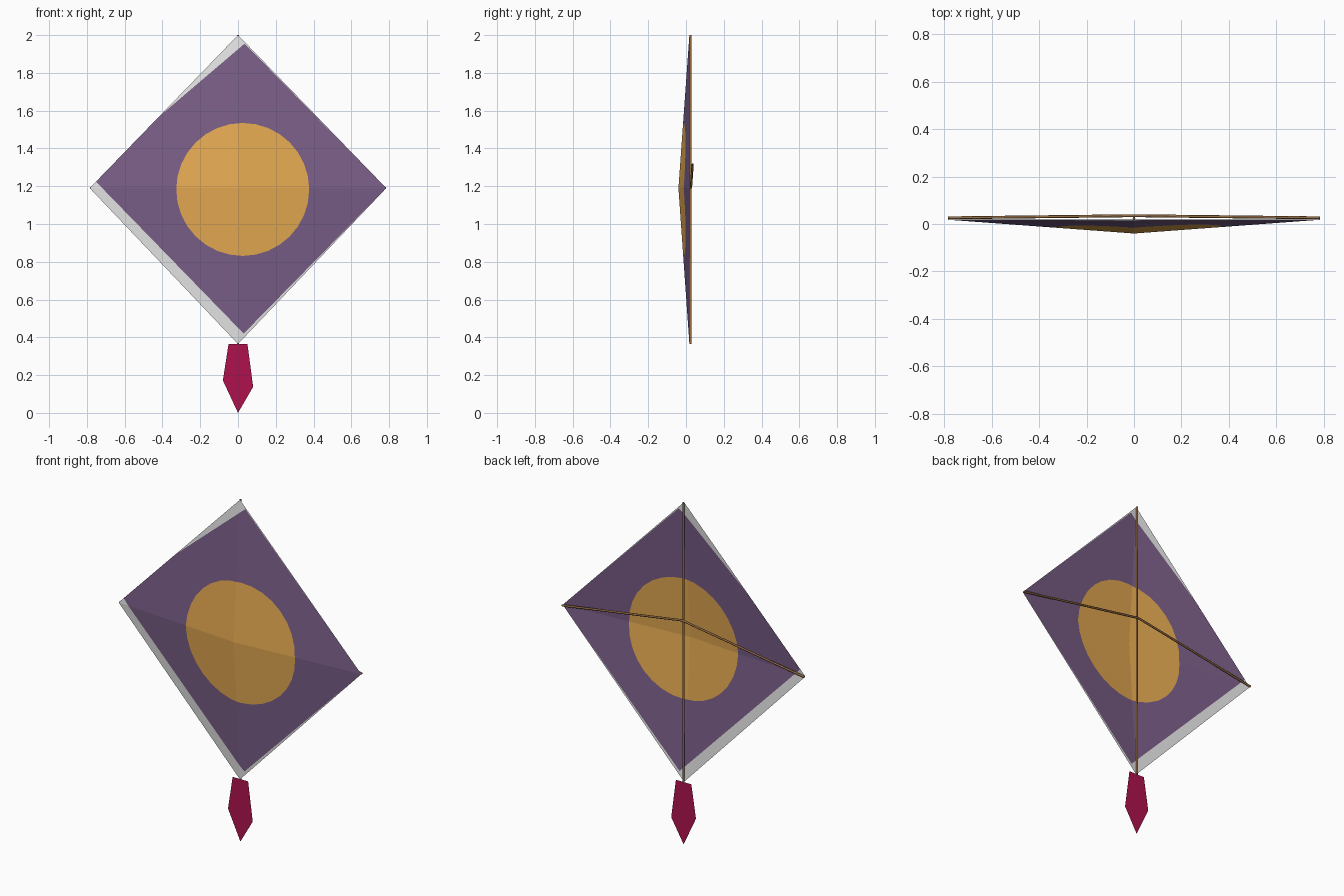
import bpy, bmesh, math
from mathutils import Vector

cube = bpy.data.objects.get("Cube")
if cube:
    bpy.data.objects.remove(cube)


def material(name, rgb):
    m = bpy.data.materials.new(name)
    m.use_nodes = True
    m.diffuse_color = (*rgb, 1)
    m.node_tree.nodes["Principled BSDF"].inputs["Base Color"].default_value = (*rgb, 1)
    return m


white = material("white cloth", (0.92, 0.92, 0.92))
purple = material("purple cloth", (0.20, 0.115, 0.25))
yellow = material("golden yellow", (0.84, 0.43, 0.09))
crimson = material("crimson cloth", (0.43, 0.006, 0.075))
wood = material("brown wood", (0.32, 0.16, 0.06))


def mesh_object(name, bm, mats):
    me = bpy.data.meshes.new(name)
    bm.to_mesh(me)
    bm.free()
    for m in mats:
        me.materials.append(m)
    ob = bpy.data.objects.new(name, me)
    bpy.context.collection.objects.link(ob)
    return ob


def paint_polygon(bm, points, index):
    """Cut a convex counter-clockwise (x, z) polygon into the sheet and colour it."""
    inside = list(bm.faces)
    for (x0, z0), (x1, z1) in zip(points, points[1:] + points[:1]):
        origin = Vector((x0, 0, z0))
        outward = Vector((z1 - z0, 0, x0 - x1)).normalized()
        geom = set(inside)
        for f in inside:
            geom.update(f.edges)
            geom.update(f.verts)
        cut = bmesh.ops.bisect_plane(bm, geom=list(geom), dist=1e-5,
                                     plane_co=origin, plane_no=outward)
        faces = {g for g in cut["geom"] if isinstance(g, bmesh.types.BMFace)}
        faces.update(f for f in inside if f.is_valid)
        inside = [f for f in faces
                  if (f.calc_center_median() - origin).dot(outward) < 0]
    for f in inside:
        f.material_index = index


# Sail: four flat panels meeting at a point pushed forward
EDGE_Y, MID_Z = 0.018, 1.19
bm = bmesh.new()
hub = bm.verts.new((0, -0.04, MID_Z))
rim = [bm.verts.new((x, EDGE_Y, z)) for x, z in
       [(0, 0.365), (0.785, MID_Z), (0, 2), (-0.785, MID_Z)]]
for a, b in zip(rim, rim[1:] + rim[:1]):
    bm.faces.new((hub, a, b))

# Off-centre purple field and golden disc
paint_polygon(bm, [(0.03, 0.42), (0.785, 1.19), (0.035, 1.955),
                   (-0.42, 1.567), (-0.752, 1.224)], 1)
SIDES = 32
disc = [(0.025 + 0.352 * math.cos(2 * math.pi * i / SIDES),
         1.183 + 0.352 * math.sin(2 * math.pi * i / SIDES)) for i in range(SIDES)]
paint_polygon(bm, disc, 2)
mesh_object("sail", bm, [white, purple, yellow])

# Tail: a single flat pennant
bm = bmesh.new()
bm.faces.new([bm.verts.new((x, 0.022, z)) for x, z in
              [(-0.05, 0.365), (-0.08, 0.172), (0, 0), (0.08, 0.138), (0.05, 0.365)]])
mesh_object("tail", bm, [crimson])


# Spars: thin rods behind the sail
def spar(name, points, radius=0.006):
    cu = bpy.data.curves.new(name, "CURVE")
    cu.dimensions = "3D"
    cu.bevel_depth = radius
    cu.bevel_resolution = 1
    cu.use_fill_caps = True
    sp = cu.splines.new("POLY")
    sp.points.add(len(points) - 1)
    for p, co in zip(sp.points, points):
        p.co = (*co, 1)
    cu.materials.append(wood)
    bpy.context.collection.objects.link(bpy.data.objects.new(name, cu))


spar("upright_spar", [(0, 0.024, 0.365), (0, 0.024, 2)])
spar("cross_spar", [(-0.783, 0.026, MID_Z), (0, 0.035, 1.315), (0.783, 0.026, MID_Z)])
